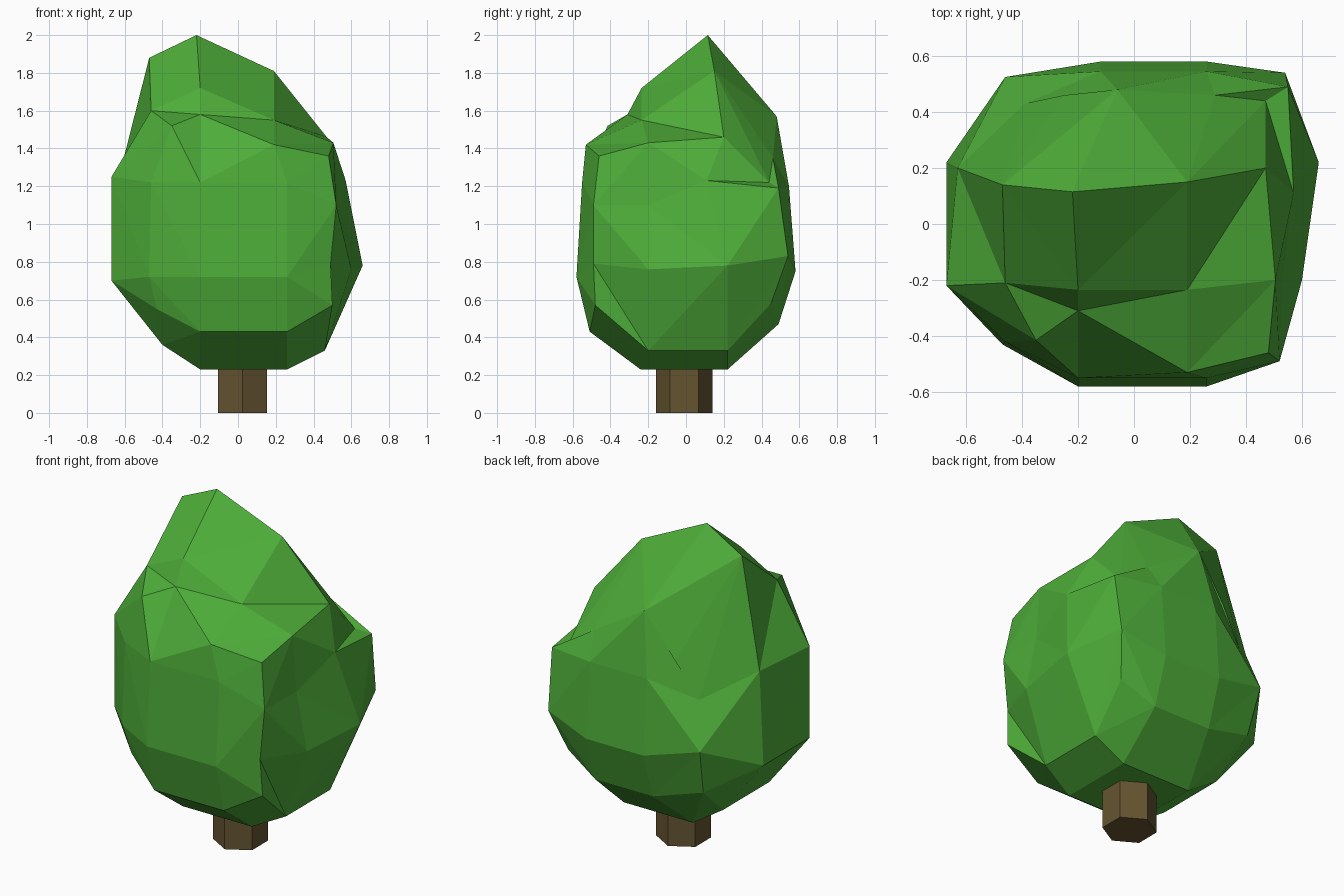
import bpy, bmesh
from mathutils import Vector

if "Cube" in bpy.data.objects:
    bpy.data.objects.remove(bpy.data.objects["Cube"])


def material(name, rgb):
    m = bpy.data.materials.new(name)
    m.diffuse_color = (*rgb, 1)
    m.use_nodes = True
    m.node_tree.nodes["Principled BSDF"].inputs["Base Color"].default_value = m.diffuse_color
    return m


def finish(bm, name, mat):
    bmesh.ops.recalc_face_normals(bm, faces=bm.faces)
    me = bpy.data.meshes.new(name)
    bm.to_mesh(me)
    bm.free()
    me.materials.append(mat)
    ob = bpy.data.objects.new(name, me)
    bpy.context.collection.objects.link(ob)
    return ob


leaf = material("leaf green", (0.076, 0.418, 0.041))
bark = material("bark brown", (0.130, 0.088, 0.030))

# Trunk: six-sided post
bm = bmesh.new()
bmesh.ops.create_cone(bm, cap_ends=True, segments=6, radius1=0.15, radius2=0.15, depth=0.4)
bmesh.ops.translate(bm, verts=bm.verts, vec=(0.023, -0.01, 0.2))
finish(bm, "trunk", bark)


# Foliage: a blocky ball with a 3 x 3 grid on every side, as 12-point rings.
# Each side is (distance, height); corners run front left, front right, back right, back left.
def ring(front, back, left, right, corners):
    fl, fr, br, bl = corners
    (yf, zf), (yb, zb), (xl, zl), (xr, zr) = front, back, left, right
    return [fl, (-0.2, yf, zf), (0.26, yf, zf), fr, (xr, -0.2, zr), (xr, 0.22, zr),
            br, (0.26, yb, zb), (-0.12, yb, zb), bl, (xl, 0.22, zl), (xl, -0.22, zl)]


rings = [
    ring((-0.51, 0.43), (0.49, 0.47), (-0.40, 0.36), (0.46, 0.33),
         [(-0.43, -0.40, 0.55), (0.50, -0.48, 0.57), (0.47, 0.45, 0.58), (-0.43, 0.45, 0.56)]),
    ring((-0.58, 0.72), (0.58, 0.75), (-0.67, 0.70), (0.60, 0.76),
         [(-0.47, -0.43, 0.72), (0.49, -0.49, 0.79), (0.54, 0.54, 0.83), (-0.46, 0.525, 0.84)]),
    ring((-0.55, 1.22), (0.545, 1.20), (-0.67, 1.25), (0.53, 1.10),
         [(-0.46, -0.42, 1.22), (0.52, -0.49, 1.10), (0.55, 0.49, 1.19), (-0.39, 0.43, 1.10)]),
]
rings[1][5] = (0.66, 0.22, 0.78)
rings[2][5] = (0.57, 0.11, 1.23)          # notch at the right rear
rings[2][10] = (-0.63, 0.20, 1.25)

# Uneven shoulder ring, crown and underside
rings.append([
    (-0.35, -0.415, 1.52), (-0.20, -0.31, 1.58), (0.19, -0.53, 1.42),
    (0.48, -0.46, 1.36), (0.505, -0.20, 1.43), (0.47, 0.20, 1.46),
    (0.47, 0.44, 1.22), (0.29, 0.46, 1.35), (-0.06, 0.48, 1.57),
    (-0.25, 0.46, 1.31), (-0.47, 0.14, 1.88), (-0.46, -0.21, 1.60)])
crown = [(-0.2, -0.235, 1.72), (0.19, -0.235, 1.55), (0.19, 0.15, 1.81), (-0.22, 0.115, 2.0)]
base = [(-0.2, -0.24, 0.23), (0.26, -0.24, 0.23), (0.26, 0.22, 0.23), (-0.2, 0.22, 0.23)]

bm = bmesh.new()
middle = Vector((0, 0, 1))


# One four-cornered panel folded along a diagonal; by default the fold that bulges outward
def panel(a, b, c, d, fold_ac=None):
    if fold_ac is None:
        fold_ac = (a.co + c.co - 2 * middle).length > (b.co + d.co - 2 * middle).length
    tris = ((a, b, c), (a, c, d)) if fold_ac else ((a, b, d), (b, c, d))
    for t in tris:
        bm.faces.new(t)


loops = [[bm.verts.new(p) for p in r] for r in rings]
for level, (lo, hi) in enumerate(zip(loops, loops[1:])):
    for i in range(12):
        j = (i + 1) % 12
        dented = level == 2 and i in (5, 10)
        panel(lo[i], lo[j], hi[j], hi[i], True if dented else None)


# Close each end with a 3 x 3 patch
def cap(r, points, corner_folds, side_folds):
    c = [bm.verts.new(p) for p in points]
    panel(*c, True)
    for k in range(4):
        i, n = 3 * k, (k + 1) % 4
        panel(r[i], r[i + 1], c[k], r[i - 1], corner_folds[k])
        panel(r[i + 1], r[i + 2], c[n], c[k], side_folds[k])


cap(loops[0], base, [None] * 4, [None] * 4)
cap(loops[-1], crown, [False, False, True, False], [True, False, False, True])
finish(bm, "foliage", leaf)
